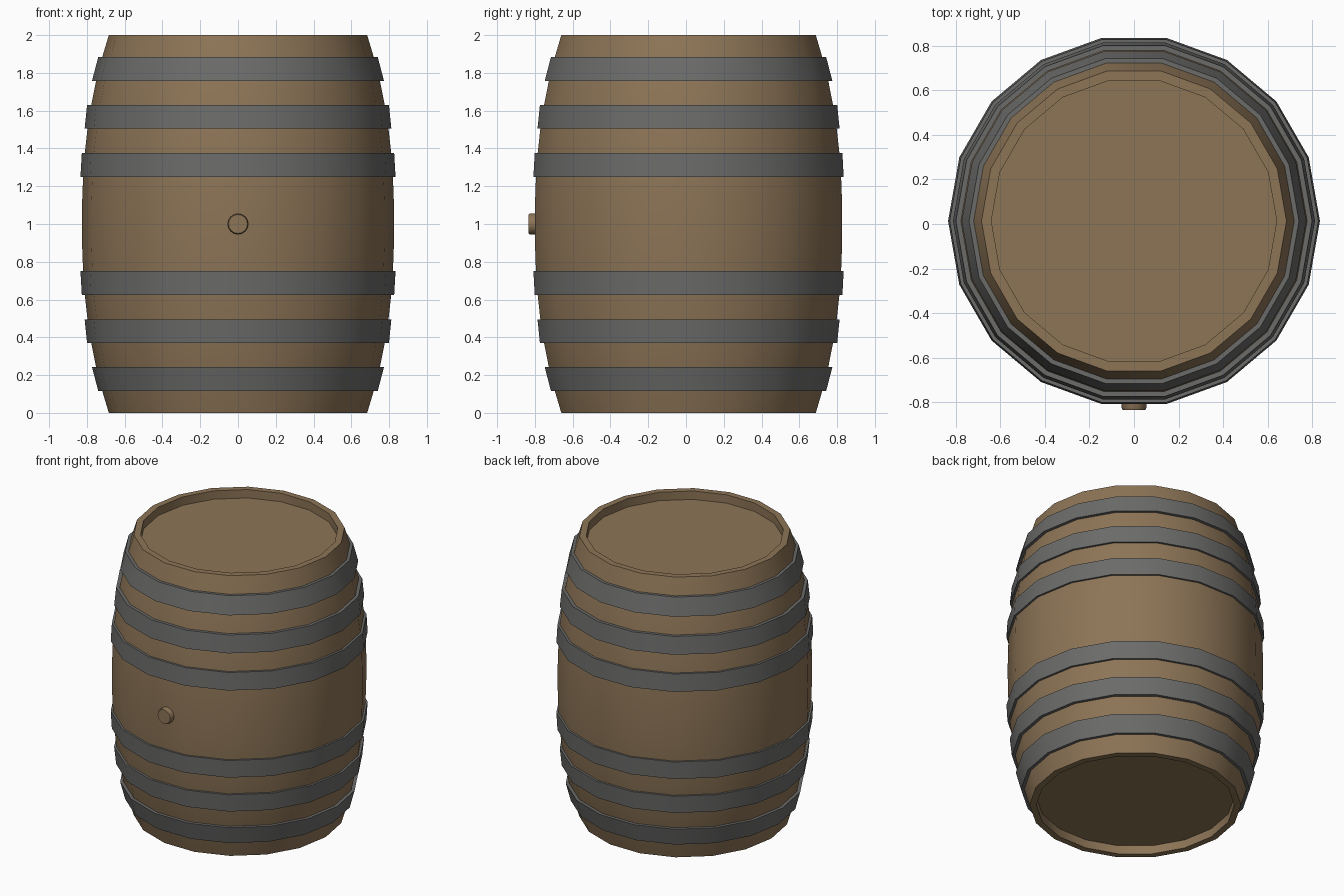
import bpy, bmesh, math
from mathutils import Matrix

if "Cube" in bpy.data.objects:
    bpy.data.objects.remove(bpy.data.objects["Cube"])

SIDES = 18
CY = 0.0135  # barrel axis sits slightly back so the bung is inside the bounds


def material(name, rgb):
    m = bpy.data.materials.new(name)
    m.diffuse_color = (*rgb, 1.0)
    m.use_nodes = True
    m.node_tree.nodes["Principled BSDF"].inputs["Base Color"].default_value = m.diffuse_color
    return m


wood = material("brown_wood", (0.265, 0.176, 0.094))
iron = material("dark_grey_iron", (0.147, 0.147, 0.144))


def lathe(name, profile, mat, sides=SIDES, closed=False, matrix=None):
    """Revolve (radius, z) points about z; radius 0 becomes a pole fan."""
    bm = bmesh.new()
    rings = []
    for r, z in profile:
        if r == 0:
            rings.append([bm.verts.new((0, 0, z))] * sides)
        else:
            rings.append([bm.verts.new((r * math.cos(2 * math.pi * i / sides),
                                        r * math.sin(2 * math.pi * i / sides), z))
                          for i in range(sides)])
    pairs = list(zip(rings, rings[1:]))
    if closed:
        pairs.append((rings[-1], rings[0]))
    for a, b in pairs:
        for i in range(sides):
            j = (i + 1) % sides
            quad = list(dict.fromkeys((a[i], a[j], b[j], b[i])))
            bm.faces.new(quad)
    bmesh.ops.recalc_face_normals(bm, faces=bm.faces)
    bm.transform(matrix or Matrix.Translation((0, CY, 0)))
    me = bpy.data.meshes.new(name)
    bm.to_mesh(me)
    bm.free()
    me.materials.append(mat)
    ob = bpy.data.objects.new(name, me)
    bpy.context.collection.objects.link(ob)
    bpy.ops.object.select_all(action='DESELECT')
    ob.select_set(True)
    bpy.context.view_layer.objects.active = ob
    bpy.ops.object.shade_smooth_by_angle(angle=math.radians(30))
    return ob


def stave_radius(z):
    return 0.826 - 0.142 * abs(z - 1) ** 2.3


# Bulging body with recessed flat heads at both ends
DEPTH, INNER = 0.06, 0.64
profile = [(0, DEPTH), (INNER, DEPTH), (INNER, 0)]
profile += [(stave_radius(k / 8), k / 8) for k in range(17)]
profile += [(INNER, 2), (INNER, 2 - DEPTH), (0, 2 - DEPTH)]
lathe("barrel_body", profile, wood)

# Three iron hoops per half: height above middle and outer radii
hoops = [("inner", 0.25, 0.834, 0.375, 0.827),
         ("middle", 0.505, 0.812, 0.63, 0.799),
         ("end", 0.758, 0.773, 0.883, 0.740)]
for side, s in (("upper", 1), ("lower", -1)):
    for label, h0, r0, h1, r1 in hoops:
        z0, z1 = 1 + s * h0, 1 + s * h1
        lathe(f"{side}_{label}_hoop",
              [(r0, z0), (r1, z1), (r1 - 0.045, z1), (r0 - 0.045, z0)],
              iron, closed=True)

# Round bung on the front
to_front = Matrix.Translation((0, 0, 1)) @ Matrix.Rotation(math.pi / 2, 4, 'X')
lathe("bung", [(0, 0.76), (0.055, 0.76), (0.055, 0.826), (0.050, 0.835), (0, 0.835)],
      wood, sides=16, matrix=to_front)
